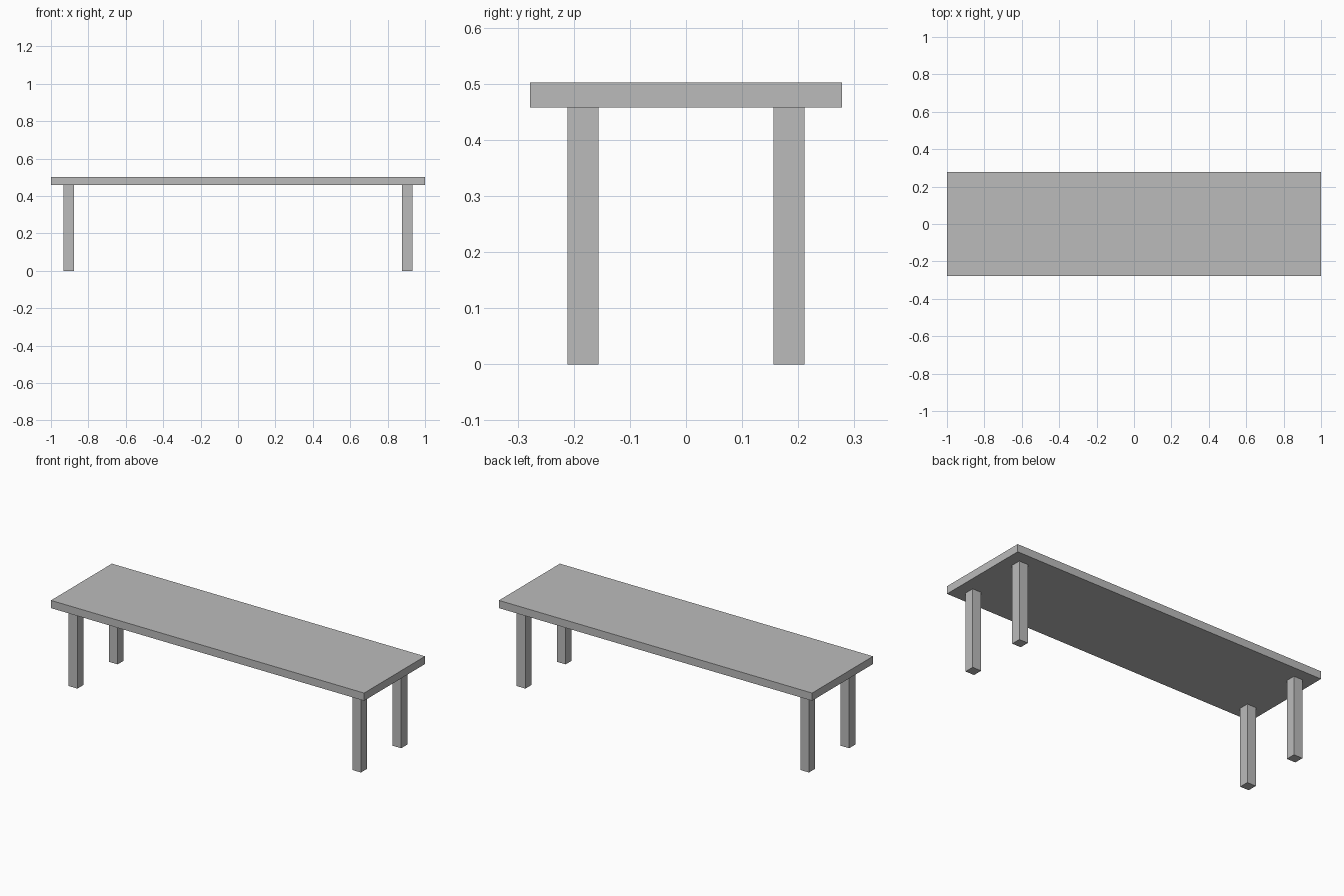
import bpy

if "Cube" in bpy.data.objects:
    bpy.data.objects.remove(bpy.data.objects["Cube"])

grey = bpy.data.materials.new("plain grey")
grey.diffuse_color = (0.5, 0.5, 0.5, 1)
grey.use_nodes = True
grey.node_tree.nodes["Principled BSDF"].inputs["Base Color"].default_value = grey.diffuse_color


def box(name, size, centre):
    bpy.ops.mesh.primitive_cube_add(size=1, location=centre)
    ob = bpy.context.object
    ob.name = name
    ob.scale = size
    bpy.ops.object.transform_apply(location=False, rotation=False, scale=True)
    ob.data.materials.append(grey)
    return ob


HEIGHT, THICK = 0.502, 0.0445
LENGTH, DEPTH = 2.0, 0.5556
LEG, INSET = 0.0556, 0.0667
leg_height = HEIGHT - THICK

# Flat slab seat
box("seat", (LENGTH, DEPTH, THICK), (0, 0, HEIGHT - THICK / 2))

# Four square legs, set in equally from the seat edges
leg_x = LENGTH / 2 - INSET - LEG / 2
leg_y = DEPTH / 2 - INSET - LEG / 2
for side, sx in (("left", -1), ("right", 1)):
    for end, sy in (("front", -1), ("back", 1)):
        box(f"{end}_{side}_leg", (LEG, LEG, leg_height),
            (sx * leg_x, sy * leg_y, leg_height / 2))
